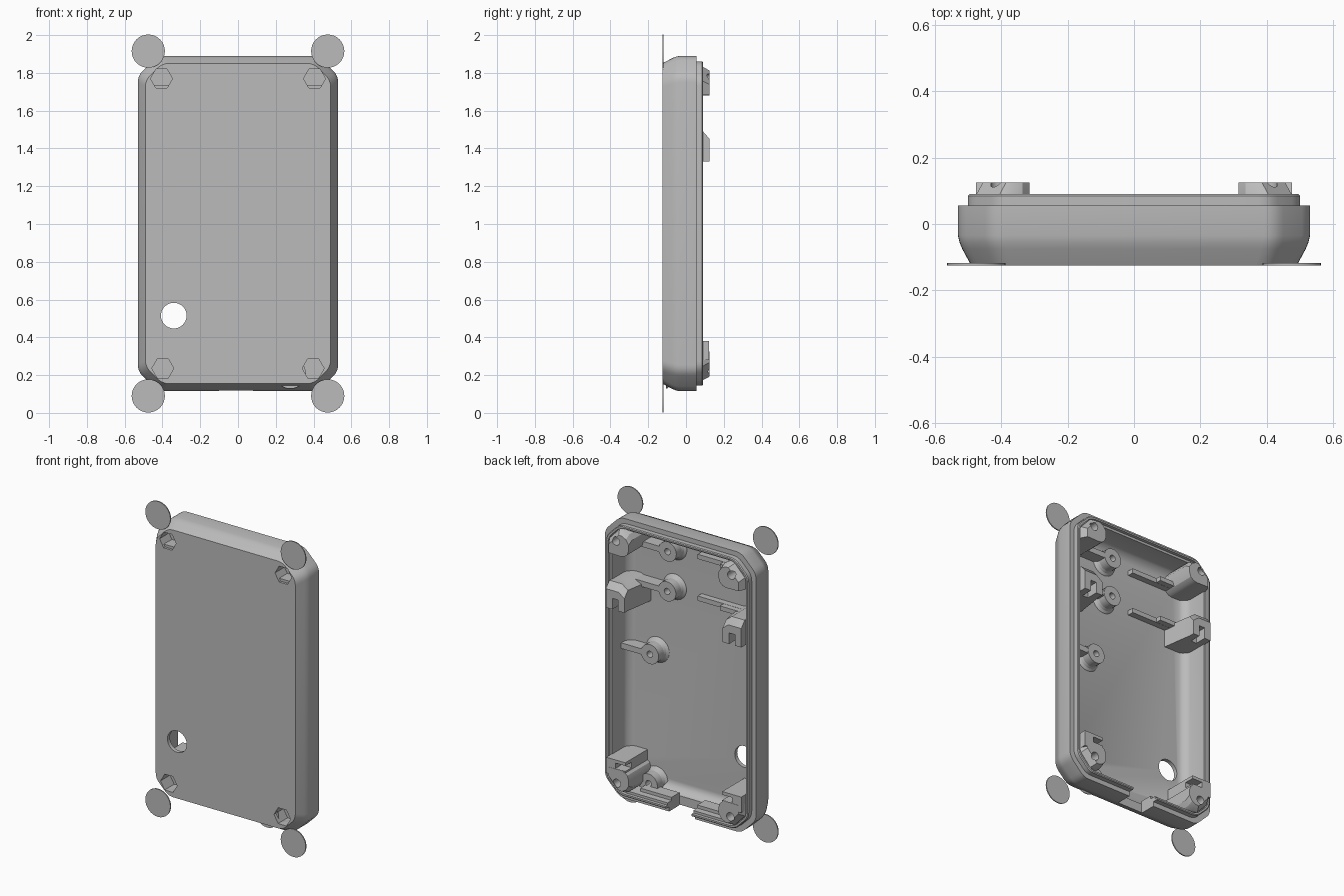
import bpy, bmesh
from math import sin, cos, pi, radians
from mathutils import Vector

if "Cube" in bpy.data.objects:
    bpy.data.objects.remove(bpy.data.objects["Cube"], do_unlink=True)

grey = bpy.data.materials.new("plain grey plastic")
grey.use_nodes = True
grey.diffuse_color = (0.5, 0.5, 0.5, 1)
grey.node_tree.nodes["Principled BSDF"].inputs["Base Color"].default_value = (0.5, 0.5, 0.5, 1)
MID = 1.0025          # height of the case centre
FLOOR = -0.1          # inner face of the front panel


def loft(name, rings):
    """Skin a stack of equal-length (x, z, y) rings and cap both ends."""
    bm = bmesh.new()
    rows = [[bm.verts.new((x, y, z)) for x, z, y in ring] for ring in rings]
    n = len(rows[0])
    for a, b in zip(rows, rows[1:]):
        for i in range(n):
            bm.faces.new((a[i], a[(i + 1) % n], b[(i + 1) % n], b[i]))
    bm.faces.new(rows[0])
    bm.faces.new(rows[-1])
    bmesh.ops.recalc_face_normals(bm, faces=bm.faces)
    mesh = bpy.data.meshes.new(name)
    bm.to_mesh(mesh)
    bm.free()
    mesh.materials.append(grey)
    ob = bpy.data.objects.new(name, mesh)
    bpy.context.collection.objects.link(ob)
    return ob


def prism(name, pts, y0, y1):
    return loft(name, [[(x, z, y) for x, z in pts] for y in (y0, y1)])


def box(name, x0, x1, z0, z1, y0, y1):
    return prism(name, [(x0, z0), (x1, z0), (x1, z1), (x0, z1)], y0, y1)


def disc(name, x, z, r, y0, y1, n=32):
    pts = [(x + r * cos(2 * pi * i / n), z + r * sin(2 * pi * i / n)) for i in range(n)]
    return prism(name, pts, y0, y1)


def boolean(ob, other, operation):
    mod = ob.modifiers.new(operation.lower(), "BOOLEAN")
    mod.operation, mod.solver, mod.object = operation, "EXACT", other
    bpy.context.view_layer.objects.active = ob
    bpy.ops.object.modifier_apply(modifier=mod.name)
    bpy.data.objects.remove(other, do_unlink=True)


def cut(ob, cutter):
    boolean(ob, cutter, "DIFFERENCE")


def outline(inset, y):
    """Rectangle with chamfered corners whose chamfer ends are softened."""
    hx, hz, c = 0.53 - inset, 0.8875 - inset, 0.105 - 0.4 * inset
    corners = [(hx, -hz + c), (hx, hz - c), (hx - c, hz), (-hx + c, hz),
               (-hx, hz - c), (-hx, -hz + c), (-hx + c, -hz), (hx - c, -hz)]
    ring = []
    for i, p in enumerate(corners):
        p = Vector(p)
        a = p + (Vector(corners[i - 1]) - p).normalized() * 0.035
        b = p + (Vector(corners[(i + 1) % 8]) - p).normalized() * 0.035
        for t in (0, 0.25, 0.5, 0.75, 1):
            q = a * (1 - t) ** 2 + p * 2 * t * (1 - t) + b * t * t
            ring.append((q.x, q.y + MID, y))
    return ring


# Case shell: front panel, bevelled wall, stepped rim, filleted inside
profile = [(0.04, -0.125), (0.013, -0.075), (0.005, -0.056), (0, -0.035), (0, 0.055),
           (0.03, 0.055), (0.03, 0.085), (0.035, 0.09), (0.045, 0.09), (0.045, 0.07),
           (0.06, 0.07), (0.06, -0.05), (0.066, -0.068), (0.085, -0.09), (0.105, FLOOR)]
shell = loft("case_shell", [outline(i, y) for i, y in profile])
cut(shell, disc("round_hole_cutter", -0.34, 0.515, 0.068, -0.2, 0))
cut(shell, prism("cable_notch_cutter",
                 [(-0.1, 0), (0.08, 0), (0.08, 0.25), (-0.1, 0.25)], -0.05, 0.2))

# Hanging pads on the front plane
parts = [shell]
for sx, side in ((1, "left"), (-1, "right")):
    for z, level in ((0.09, "lower"), (1.915, "upper")):
        parts.append(disc(f"{level}_{side}_pad", sx * 0.475, z, 0.088, -0.125, -0.118))

# Corner screw posts with hexagonal nut recesses in the front
post = [(0.475, 0.68), (0.475, 0.755), (0.405, 0.83), (0.365, 0.83), (0.335, 0.815),
        (0.315, 0.785), (0.315, 0.73), (0.325, 0.7), (0.345, 0.684), (0.37, 0.678)]
for sx, side in ((1, "left"), (-1, "right")):
    for sz, level in ((1, "upper"), (-1, "lower")):
        rings = []
        for y, k in ((-0.11, 0), (0.088, 0), (0.125, 0.02)):
            rings.append([(sx * (x - (k if x > 0.4 else 0)),
                           MID + sz * (z - (k if z > 0.75 else 0)), y) for x, z in post])
        ob = loft(f"{level}_{side}_screw_post", rings)
        x, z = sx * (0.405 if sz > 0 else 0.398), MID + sz * 0.767
        if sz < 0:
            # Taller snap block joined to each lower post
            block = box("snap_block", sx * 0.34, sx * 0.474, 0.28, 0.38, -0.11, 0.123)
            cut(block, box("slot", sx * 0.33, sx * 0.41, 0.325, 0.36, 0.06, 0.2))
            boolean(ob, block, "UNION")
        cut(ob, disc("screw_hole", x, z, 0.026, -0.01, 0.2, 20))
        for target in (ob, shell):
            cut(target, disc("nut_recess", x, z, 0.058, -0.2, -0.03, 6))
        parts.append(ob)

    # Side snap clips with sloping shoulders and a slot
    clip = [(0.345, 1.33), (0.475, 1.33), (0.475, 1.49), (0.385, 1.49), (0.345, 1.46)]
    rings = [[(sx * (x - flare * (x < 0.36)), z - drop * (z > 1.4), y) for x, z in clip]
             for y, flare, drop in ((-0.11, 0.03, 0), (0.03, 0.01, 0),
                                    (0.09, 0, 0), (0.125, 0, 0.04))]
    ob = loft(f"{side}_snap_clip", rings)
    cut(ob, box("slot", sx * 0.39, sx * 0.43, 1.3, 1.4, 0.05, 0.2))
    parts.append(ob)

# Board standoffs with ribs running to the left wall
for name, x, z, ribbed in (("top", 0.144, 1.717, True), ("upper", 0.147, 1.464, True),
                           ("middle", 0.268, 1.033, True), ("bottom", 0.277, 0.21, False)):
    ob = disc(f"{name}_standoff", x, z, 0.062, -0.11, -0.02, 28)
    if ribbed:
        boolean(ob, box("rib", x, 0.47, z - 0.018, z + 0.018, -0.11, -0.022), "UNION")
    else:
        boolean(ob, box("foot", x - 0.062, x + 0.062, 0.15, z, -0.11, -0.02), "UNION")
    cut(ob, disc("pilot_hole", x, z, 0.02, -0.09, 0.1, 16))
    # Low fillet collar where the standoff meets the floor
    parts.append(loft(f"{name}_standoff_collar",
                      [[(x + r * cos(2 * pi * i / 28), z + r * sin(2 * pi * i / 28), y)
                        for i in range(28)]
                       for r, y in ((0.082, -0.105), (0.08, -0.098), (0.068, -0.088),
                                    (0.061, -0.07))]))
    parts.append(ob)

# Stepped board ribs on the right wall
for name, z in (("upper", 1.72), ("lower", 1.455)):
    ob = box(f"{name}_board_rib", -0.47, -0.04, z - 0.015, z + 0.015, -0.11, -0.06)
    boolean(ob, box("step", -0.47, -0.22, z - 0.014, z + 0.014, -0.1, -0.025), "UNION")
    parts.append(ob)

# Flat ledges beside the cable notch
for x0, x1, side in ((0.08, 0.3, "left"), (-0.3, -0.1, "right")):
    parts.append(box(f"{side}_notch_ledge", x0, x1, 0.15, 0.195, -0.05, 0.03))

# Smooth shading with crisp edges
bpy.ops.object.select_all(action="DESELECT")
for ob in parts:
    ob.select_set(True)
bpy.context.view_layer.objects.active = shell
bpy.ops.object.shade_smooth_by_angle(angle=radians(28))
